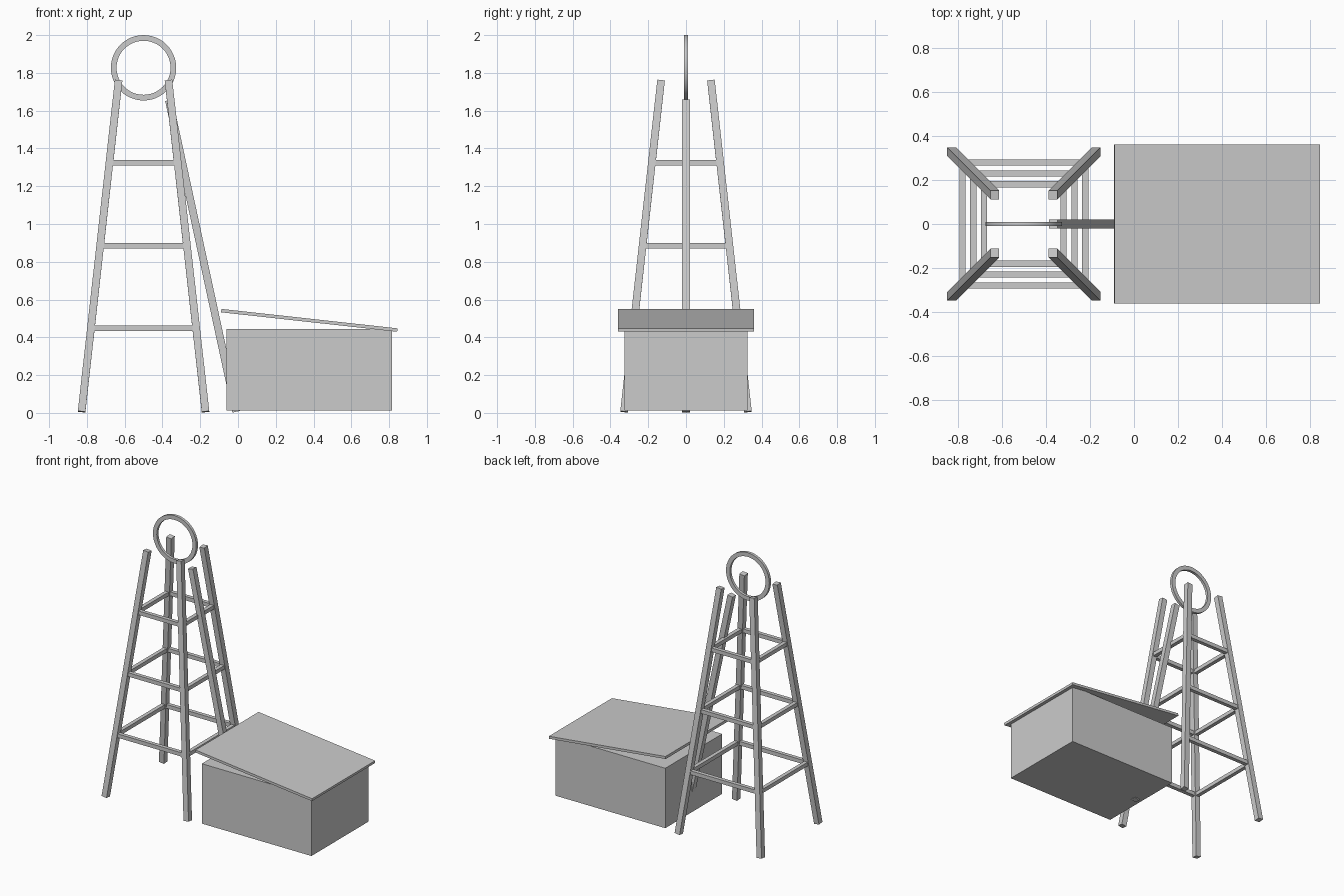
import bpy, bmesh, math
from mathutils import Vector, Matrix

if "Cube" in bpy.data.objects:
    bpy.data.objects.remove(bpy.data.objects["Cube"], do_unlink=True)

GREY = (0.6, 0.6, 0.6, 1)
mat = bpy.data.materials.new("plain_grey")
mat.use_nodes = True
mat.diffuse_color = GREY
mat.node_tree.nodes["Principled BSDF"].inputs["Base Color"].default_value = GREY


def finish(name, bm):
    mesh = bpy.data.meshes.new(name)
    bmesh.ops.recalc_face_normals(bm, faces=bm.faces)
    bm.to_mesh(mesh)
    bm.free()
    mesh.materials.append(mat)
    obj = bpy.data.objects.new(name, mesh)
    bpy.context.collection.objects.link(obj)
    return obj


def box(name, size, centre, rot=Matrix()):
    bm = bmesh.new()
    bmesh.ops.create_cube(bm, size=1, matrix=Matrix.Translation(centre) @ rot @ Matrix.Diagonal((*size, 1)))
    return finish(name, bm)


def beam(name, a, b, width):
    # square bar between two points, kept square to the axes
    a, b = Vector(a), Vector(b)
    rot = Vector((0, 0, 1)).rotation_difference(b - a).to_matrix().to_4x4()
    return box(name, (width, width, (b - a).length), (a + b) / 2, rot)


# Tower: four leaning legs
TX, FOOT, HEAD, Z0, Z1 = -0.5, 0.328, 0.132, 0.006, 1.76
for sx, side in ((1, "left"), (-1, "right")):
    for sy, end in ((-1, "front"), (1, "back")):
        beam(f"{end}_{side}_leg", (TX + sx * FOOT, sy * FOOT, Z0),
             (TX + sx * HEAD, sy * HEAD, Z1), 0.04)

# Square frames of rails between the legs
for level, z in enumerate((0.448, 0.885, 1.325), 1):
    r = FOOT + (HEAD - FOOT) * (z - Z0) / (Z1 - Z0)
    for s, end, side in ((-1, "front", "right"), (1, "back", "left")):
        box(f"{end}_rail_{level}", (2 * r, 0.028, 0.028), (TX, s * r, z))
        box(f"{side}_rail_{level}", (0.028, 2 * r, 0.028), (TX + s * r, 0, z))

# Wheel ring: rectangular section swept round
bm = bmesh.new()
section = [bm.verts.new((r, y, 0)) for r, y in ((0.143, -0.01), (0.173, -0.01), (0.173, 0.01), (0.143, 0.01))]
edges = [bm.edges.new((section[i], section[(i + 1) % 4])) for i in range(4)]
bmesh.ops.spin(bm, geom=section + edges, cent=(0, 0, 0), axis=(0, 1, 0),
               angle=math.tau, steps=48, use_merge=True)
bmesh.ops.remove_doubles(bm, verts=bm.verts, dist=0.0001)
bmesh.ops.translate(bm, verts=bm.verts, vec=(TX, 0, 1.827))
ring = finish("wheel_ring", bm)
bpy.context.view_layer.objects.active = ring
ring.select_set(True)
bpy.ops.object.shade_smooth_by_angle()

# Brace leaning from the shed to the tower head
beam("leaning_brace", (-0.01, 0, 0.006), (-0.366, 0, 1.655), 0.04)

# Shed body and sloping roof
box("shed_body", (0.877, 0.65, 0.433), (0.3765, 0, 0.2285))
box("shed_roof", (0.938, 0.72, 0.018), (0.3775, 0, 0.49), Matrix.Rotation(math.radians(6.3), 4, "Y"))
